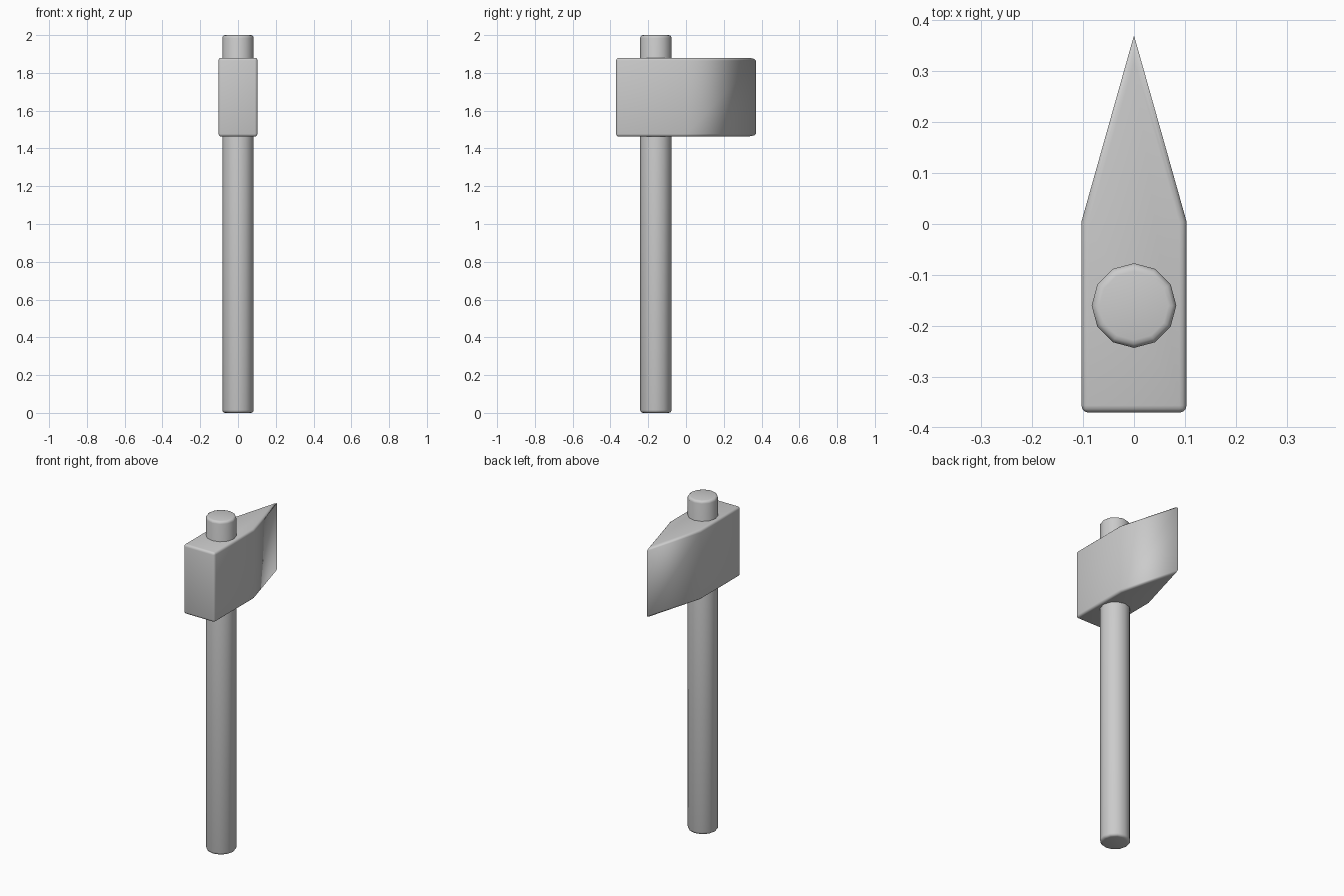
import bpy, bmesh, math

if "Cube" in bpy.data.objects:
    bpy.data.objects.remove(bpy.data.objects["Cube"])


def make_part(name, outline, z0, z1, bevel, skip_edge=lambda e: False):
    """Extrude a flat outline upward, round its sharp edges, shade smooth."""
    bm = bmesh.new()
    base = bm.faces.new([bm.verts.new((x, y, z0)) for x, y in outline])
    top = bmesh.ops.extrude_face_region(bm, geom=[base], use_keep_orig=True)
    verts = [v for v in top["geom"] if isinstance(v, bmesh.types.BMVert)]
    bmesh.ops.translate(bm, verts=verts, vec=(0, 0, z1 - z0))
    bmesh.ops.recalc_face_normals(bm, faces=bm.faces)
    edges = [e for e in bm.edges
             if e.calc_face_angle() > math.radians(40) and not skip_edge(e)]
    bmesh.ops.bevel(bm, geom=edges, offset=bevel, offset_type='OFFSET',
                    segments=3, profile=0.5, affect='EDGES', clamp_overlap=True)
    bmesh.ops.recalc_face_normals(bm, faces=bm.faces)
    mesh = bpy.data.meshes.new(name)
    bm.to_mesh(mesh)
    bm.free()
    for p in mesh.polygons:
        p.use_smooth = True
    obj = bpy.data.objects.new(name, mesh)
    bpy.context.collection.objects.link(obj)
    return obj


# Handle: twelve-sided shaft passing through the head
R, CY = 0.083, -0.16
ring = [(R * math.cos(math.tau * i / 12), CY + R * math.sin(math.tau * i / 12))
        for i in range(12)]
make_part("handle", ring, 0.0, 2.0, 0.015)

# Head: square striking block tapering to a vertical wedge (tip stays sharp)
W = 0.103
outline = [(-W, -0.37), (W, -0.37), (W, 0.005), (0, 0.37), (-W, 0.005)]
make_part("hammer_head", outline, 1.463, 1.88, 0.014,
          lambda e: all(v.co.y > 0.36 for v in e.verts))
